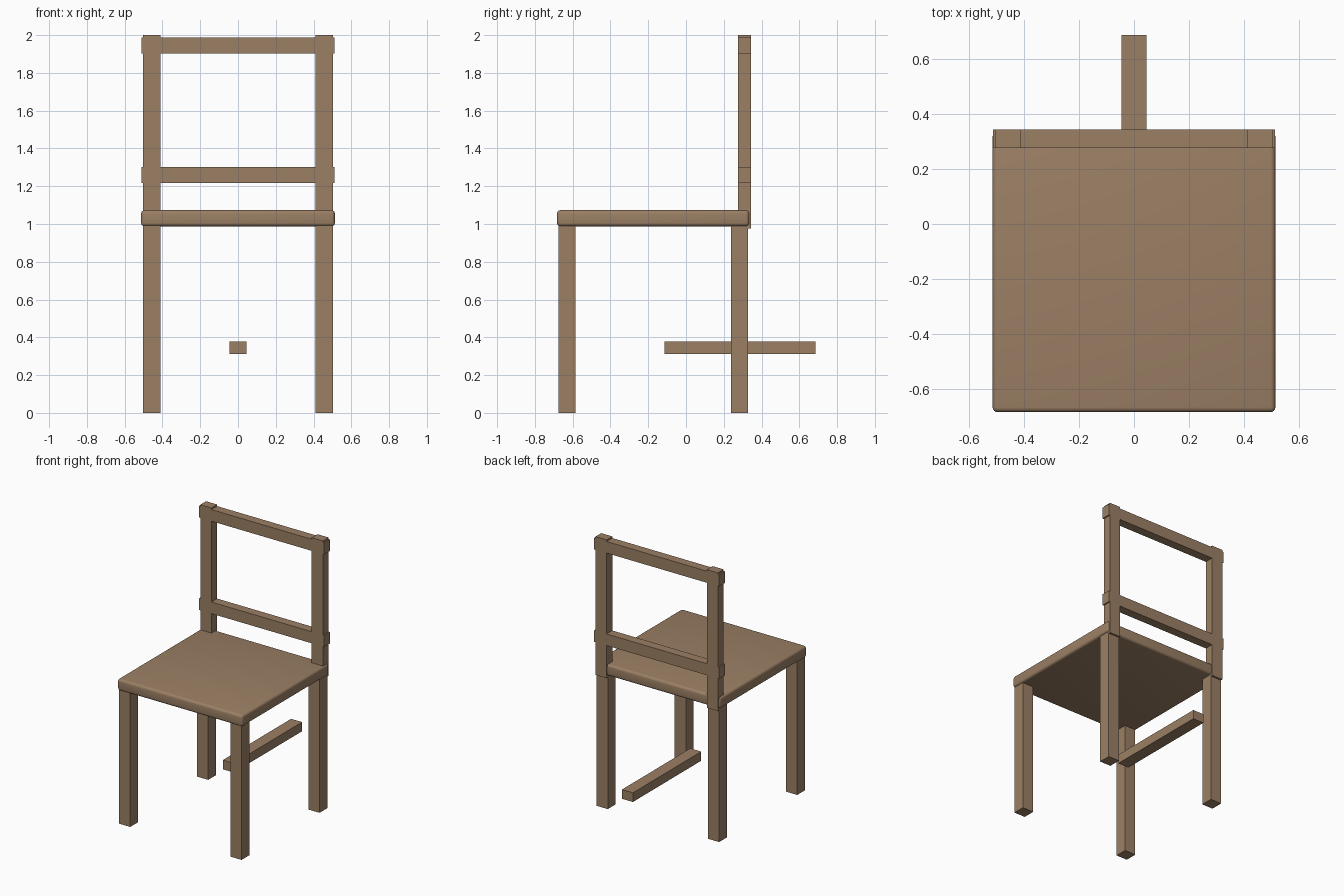
import bpy
import math

cube = bpy.data.objects.get("Cube")
if cube:
    bpy.data.objects.remove(cube, do_unlink=True)

# One wood colour for the whole chair
wood = bpy.data.materials.new("brown_wood")
wood.use_nodes = True
colour = (0.33, 0.215, 0.13, 1)
wood.diffuse_color = colour
wood.node_tree.nodes["Principled BSDF"].inputs["Base Color"].default_value = colour


def box(name, x, y, z):
    """Box spanning the given (low, high) ranges."""
    spans = (x, y, z)
    bpy.ops.mesh.primitive_cube_add(size=1, location=[(a + b) / 2 for a, b in spans])
    obj = bpy.context.object
    obj.name = name
    obj.scale = [b - a for a, b in spans]
    bpy.ops.object.transform_apply(location=False, rotation=False, scale=True)
    obj.data.materials.append(wood)
    return obj


# Seat with rounded edges
seat = box("seat", (-0.513, 0.513), (-0.683, 0.335), (0.988, 1.073))
bevel = seat.modifiers.new("rounded_edges", "BEVEL")
bevel.width = 0.018
bevel.segments = 4
bpy.ops.object.modifier_apply(modifier=bevel.name)
bpy.ops.object.shade_smooth_by_angle(angle=math.radians(35))

# Legs and back posts on both sides
for side, s in (("left", 1), ("right", -1)):
    x = sorted((s * 0.411, s * 0.502))
    box(f"front_leg_{side}", x, (-0.675, -0.585), (0, 1.0))
    box(f"back_leg_{side}", x, (0.238, 0.329), (0, 1.0))
    box(f"back_post_{side}", x, (0.276, 0.343), (0.975, 2.0))

# Back rails run through the posts and stick out a little
for name, z in (("lower_back_rail", (1.217, 1.303)), ("top_back_rail", (1.902, 1.988))):
    box(name, (-0.512, 0.512), (0.276, 0.343), z)

# Loose stretcher bar running front to back
box("stretcher_bar", (-0.045, 0.045), (-0.114, 0.686), (0.311, 0.379))
